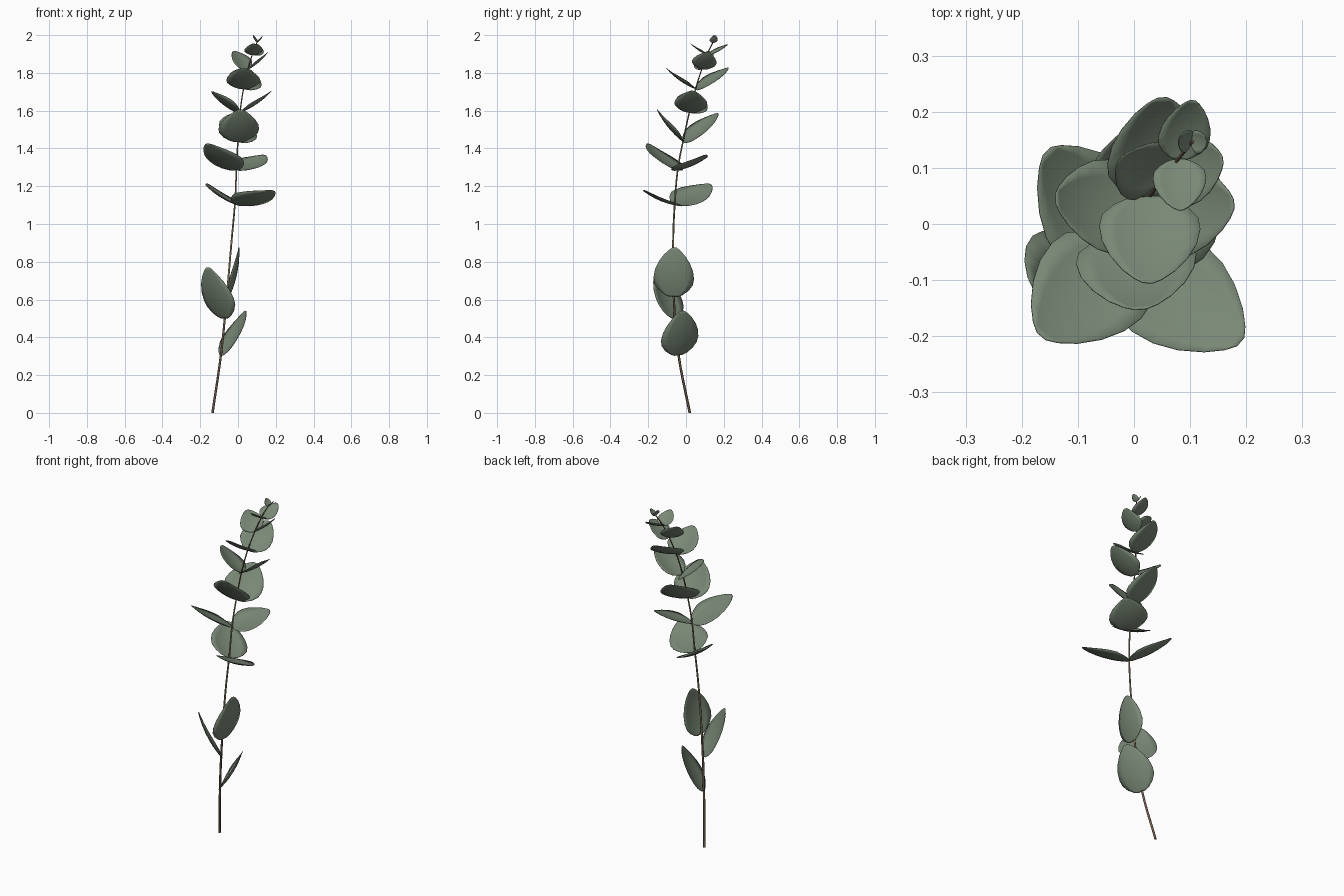
import bpy, math
from mathutils import Vector

if "Cube" in bpy.data.objects:
    bpy.data.objects.remove(bpy.data.objects["Cube"])


def material(name, rgb):
    m = bpy.data.materials.new(name)
    m.diffuse_color = (*rgb, 1)
    m.use_nodes = True
    m.node_tree.nodes["Principled BSDF"].inputs["Base Color"].default_value = m.diffuse_color
    return m


GREEN = material("grey_green_leaf", (0.19, 0.245, 0.18))
BROWN = material("brown_stem", (0.16, 0.1, 0.07))
OLIVE = material("olive_stem", (0.28, 0.24, 0.13))

# Stem: leaning, gently curved path with a taper
path = [(-0.135, 0.02, 0), (-0.09, -0.04, 0.31), (-0.068, -0.06, 0.52), (-0.035, -0.068, 0.9),
        (-0.015, -0.058, 1.13), (-0.008, -0.042, 1.3), (0.0, -0.013, 1.45), (0.012, 0.02, 1.6),
        (0.03, 0.052, 1.72), (0.056, 0.087, 1.83), (0.08, 0.117, 1.91), (0.104, 0.147, 1.97)]
cu = bpy.data.curves.new("stem", 'CURVE')
cu.dimensions = '3D'
cu.bevel_depth = 0.007
cu.bevel_resolution = 1
cu.resolution_u = 5
cu.use_fill_caps = True
sp = cu.splines.new('BEZIER')
sp.bezier_points.add(len(path) - 1)
for bp, p in zip(sp.bezier_points, path):
    bp.co = p
    bp.handle_left_type = bp.handle_right_type = 'AUTO'
    bp.radius = 1 - 0.6 * p[2] / 2
stem = bpy.data.objects.new("stem", cu)
bpy.context.collection.objects.link(stem)
bpy.context.view_layer.objects.active = stem
stem.select_set(True)
bpy.ops.object.convert(target='MESH')
stem = bpy.context.view_layer.objects.active
stem.data.materials.clear()
stem.data.materials.append(BROWN)
stem.data.materials.append(OLIVE)
for f in stem.data.polygons:          # greener middle stretch
    f.use_smooth = True
    f.material_index = 1 if 0.62 < f.center.z < 1.45 else 0

# Leaf half-width along its length (fraction, width)
OUTLINE = [(0, 0.22), (0.04, 0.45), (0.13, 0.74), (0.25, 0.95), (0.38, 1.0), (0.54, 0.94),
           (0.7, 0.77), (0.85, 0.52), (0.95, 0.28), (1, 0.1)]
ACROSS = [-1, -0.67, -0.33, 0, 0.33, 0.67, 1]


def leaf(name, base, tip, width, roll=0.0, sag=0.06, cup=0.09):
    """Cupped oval blade from base to tip; roll raises its left edge."""
    base, tip = Vector(base), Vector(tip)
    axis = tip - base
    length = axis.length
    d = axis.normalized()
    s = d.cross(Vector((0, 0, 1))).normalized()
    n = s.cross(d)
    s, n = s * math.cos(roll) + n * math.sin(roll), n * math.cos(roll) - s * math.sin(roll)
    verts, faces = [], []
    for t, w in OUTLINE:
        for u in ACROSS:
            x = u * w * width / 2
            lift = cup * width * (u * w) ** 2 - sag * length * 4 * t * (1 - t)
            verts.append(base + axis * t + s * x + n * lift)
    k = len(ACROSS)
    for r in range(len(OUTLINE) - 1):
        for c in range(k - 1):
            a = r * k + c
            faces.append((a, a + 1, a + k + 1, a + k))
    me = bpy.data.meshes.new(name)
    me.from_pydata(verts, [], faces)
    me.polygons.foreach_set("use_smooth", [True] * len(faces))
    me.materials.append(GREEN)
    ob = bpy.data.objects.new(name, me)
    bpy.context.collection.objects.link(ob)
    mod = ob.modifiers.new("thickness", 'SOLIDIFY')
    mod.thickness = 0.002
    mod.offset = 0


# Three single lower leaves
leaf("lower_leaf_right", (-0.09, -0.04, 0.305), (0.04, -0.02, 0.54), 0.21, -0.22)
leaf("lower_leaf_left", (-0.068, -0.062, 0.5), (-0.16, -0.14, 0.77), 0.21, -0.15)
leaf("lower_leaf_side", (-0.048, -0.068, 0.615), (0.005, -0.06, 0.875), 0.215, 0.25)

# Opposite pairs up the stem: base, two tips, width, rolls
pairs = [
    ((-0.015, -0.06, 1.105), (0.19, -0.21, 1.175), (-0.155, 0.13, 1.21), 0.21, (0.3, -0.35)),
    ((-0.008, -0.043, 1.285), (-0.165, -0.2, 1.425), (0.14, 0.1, 1.365), 0.21, (-0.15, -0.15)),
    ((0.0, -0.015, 1.435), (0.012, -0.152, 1.605), (-0.005, 0.17, 1.585), 0.215, (0, -0.35)),
    ((0.012, 0.02, 1.59), (-0.14, 0.045, 1.7), (0.178, 0.035, 1.705), 0.175, (-0.35, 0.1)),
    ((0.03, 0.05, 1.715), (0.025, -0.105, 1.825), (0.05, 0.225, 1.825), 0.18, (0, -0.35)),
    ((0.055, 0.085, 1.82), (-0.025, 0.115, 1.915), (0.158, 0.115, 1.91), 0.13, (0.4, 0.2)),
    ((0.08, 0.115, 1.895), (0.083, 0.025, 1.955), (0.105, 0.22, 1.95), 0.095, (0, -0.3)),
    ((0.102, 0.145, 1.96), (0.08, 0.152, 2.0), (0.13, 0.148, 1.995), 0.042, (0, 0)),
]
for i, (base, tip_a, tip_b, width, rolls) in enumerate(pairs, 1):
    leaf(f"pair_{i}_leaf_a", base, tip_a, width, rolls[0])
    leaf(f"pair_{i}_leaf_b", base, tip_b, width, rolls[1])
